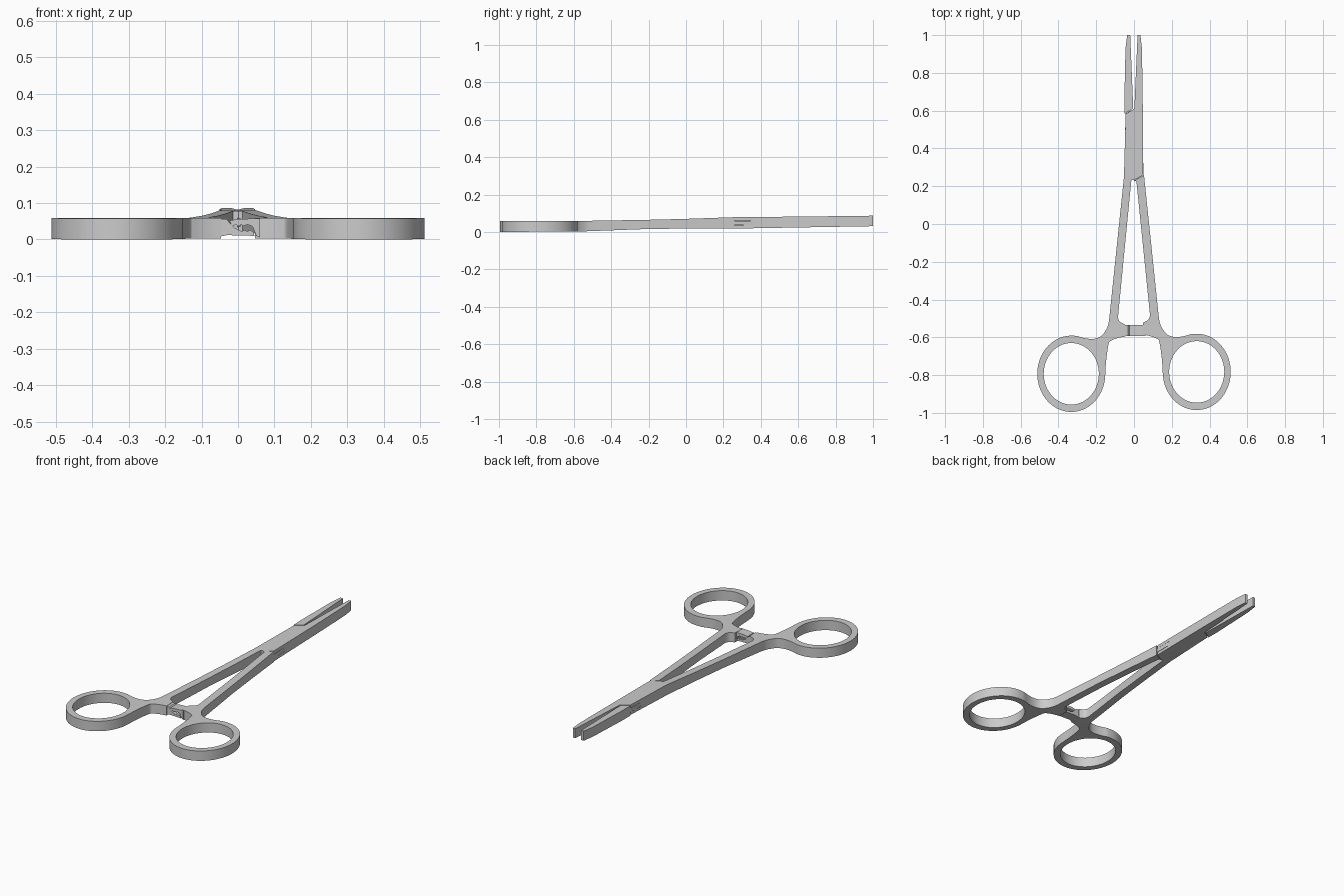
import bpy, bmesh
from math import cos, sin, radians

if "Cube" in bpy.data.objects:
    bpy.data.objects.remove(bpy.data.objects["Cube"])

# side profile of the whole tool: y, bottom z, top z
PROFILE = [(-1.0, 0.0, 0.058), (-0.55, 0.003, 0.059), (-0.2, 0.016, 0.065), (0.0, 0.018, 0.07),
           (0.26, 0.018, 0.079), (0.6, 0.024, 0.082), (1.01, 0.031, 0.087)]


def heights(y):
    y = max(-0.9999, min(1.0, y))
    for (y0, b0, t0), (y1, b1, t1) in zip(PROFILE, PROFILE[1:]):
        if y <= y1:
            f = (y - y0) / (y1 - y0)
            return b0 + f * (b1 - b0), t0 + f * (t1 - t0)


def finish(name, bm):
    bmesh.ops.recalc_face_normals(bm, faces=bm.faces[:])
    me = bpy.data.meshes.new(name)
    bm.to_mesh(me)
    bm.free()
    ob = bpy.data.objects.new(name, me)
    bpy.context.collection.objects.link(ob)
    return ob


def plate(name, loops, lo=0.0, hi=1.0):
    """Fill the outline (with holes), thicken it and fit it to the side profile."""
    cu = bpy.data.curves.new(name, 'CURVE')
    cu.dimensions, cu.fill_mode, cu.extrude = '2D', 'BOTH', 0.5
    for pts in loops:
        sp = cu.splines.new('POLY')
        sp.points.add(len(pts) - 1)
        for p, (x, y) in zip(sp.points, pts):
            p.co = (x, y, 0, 1)
        sp.use_cyclic_u = True
    tmp = bpy.data.objects.new(name + "_tmp", cu)
    bpy.context.collection.objects.link(tmp)
    me = bpy.data.meshes.new_from_object(tmp)
    bpy.data.objects.remove(tmp)
    bm = bmesh.new()
    bm.from_mesh(me)
    bmesh.ops.remove_doubles(bm, verts=bm.verts[:], dist=1e-5)
    for y, _, _ in PROFILE[1:-1]:
        bmesh.ops.bisect_plane(bm, geom=bm.verts[:] + bm.edges[:] + bm.faces[:],
                               plane_co=(0, y, 0), plane_no=(0, 1, 0))
    for v in bm.verts:
        b, t = heights(v.co.y)
        v.co.z = b + (t - b) * (hi if v.co.z > 0 else lo)
    return finish(name, bm)


def spline(pts, n=5):
    """Smooth curve through the points."""
    q = [pts[0]] + pts + [pts[-1]]
    out = []
    for a, b, c, d in zip(q, q[1:], q[2:], q[3:]):
        for i in range(n):
            t = i / n
            out.append(tuple(0.5 * (2 * b[k] + (c[k] - a[k]) * t
                       + (2 * a[k] - 5 * b[k] + 4 * c[k] - d[k]) * t * t
                       + (3 * b[k] - a[k] - 3 * c[k] + d[k]) * t ** 3) for k in (0, 1)))
    return out + [pts[-1]]


def ellipse(rx, ry, a0, a1, n):
    return [(-0.332 + rx * cos(radians(a0 + (a1 - a0) * i / n)),
             -0.793 + ry * sin(radians(a0 + (a1 - a0) * i / n))) for i in range(n)]


def handle(name, upper, side, dy):
    """Finger ring, waist and shank, closed by the upper points."""
    inner = spline([(-0.085, -0.495), (-0.075, -0.517), (-0.048, -0.532)])
    waist = spline([(-0.046, -0.596), (-0.08, -0.602), (-0.118, -0.616), (-0.134, -0.634),
                    (-0.147, -0.72), (-0.152, -0.793)])[:-1]
    ring = ellipse(0.18, 0.202, 0, -278, 56)
    neck = spline([(-0.305, -0.592), (-0.254, -0.606), (-0.206, -0.607), (-0.17, -0.59),
                   (-0.142, -0.548), (-0.132, -0.51)])
    loops = [inner + waist + ring + neck, ellipse(0.146, 0.163, 0, 360, 56)]
    loops = [[(side * x, y + dy) for x, y in lp] for lp in loops]
    loops[0] += upper
    return plate(name, loops)


# outer half: left ring, shank, lock box and right jaw
outer = handle("outer_half", [
    (-0.053, 0.25), (-0.044, 0.582), (0.002, 0.612), (0.019, 1.0), (0.034, 1.0), (0.042, 0.93),
    (0.046, 0.68), (0.049, 0.26), (0.0, 0.232), (-0.014, 0.232)], 1, 0)

# inner half: right ring and shank, lock tongue, left jaw
handle("inner_shank", [(0.053, 0.258), (0.002, 0.23), (0.013, 0.225)], -1, 0.01)
tongue = [(0.0, 0.225), (0.0505, 0.25), (0.0485, 0.345), (0.0, 0.61), (-0.045, 0.585), (-0.0465, 0.5)]
plate("lock_tongue", [tongue], 0.30, 0.67)
plate("inner_jaw", [[(-0.049, 0.584), (-0.004, 0.612), (-0.02, 1.0), (-0.036, 1.0),
                     (-0.045, 0.93), (-0.051, 0.66)]])

# slot through the lock box
cutter = plate("slot_cutter", [[(x * 1.06, y) for x, y in tongue]], 0.28, 0.69)
cutter.hide_render = True
mod = outer.modifiers.new("slot", 'BOOLEAN')
mod.object, mod.operation, mod.solver = cutter, 'DIFFERENCE', 'EXACT'
bpy.context.view_layer.objects.active = outer
bpy.ops.object.modifier_apply(modifier="slot")
bpy.data.objects.remove(cutter)


# ratchet arms, facing each other with teeth
def arm(name, pts):
    bm = bmesh.new()
    f = bm.faces.new([bm.verts.new((x, -0.594, z)) for x, z in pts])
    ext = bmesh.ops.extrude_face_region(bm, geom=[f])["geom"]
    bmesh.ops.translate(bm, vec=(0, 0.058, 0), verts=[v for v in ext if isinstance(v, bmesh.types.BMVert)])
    return finish(name, bm)


lower_teeth = [p for i in range(3) for p in ((0.042 - 0.015 * i, 0.022), (0.030 - 0.015 * i, 0.027))]
upper_teeth = [p for i in range(3) for p in ((-0.016 + 0.015 * i, 0.037), (-0.004 + 0.015 * i, 0.041))]
arm("ratchet_lower", [(-0.06, 0.006), (-0.03, 0.012), (0.045, 0.010)] + lower_teeth
    + [(-0.012, 0.034), (-0.032, 0.056), (-0.06, 0.058)])
arm("ratchet_upper", [(0.06, 0.058), (0.0, 0.056), (-0.024, 0.052)] + upper_teeth
    + [(0.040, 0.036), (0.050, 0.010), (0.06, 0.006)])

bpy.ops.object.select_all(action='SELECT')
bpy.ops.object.shade_smooth_by_angle(angle=radians(25))
